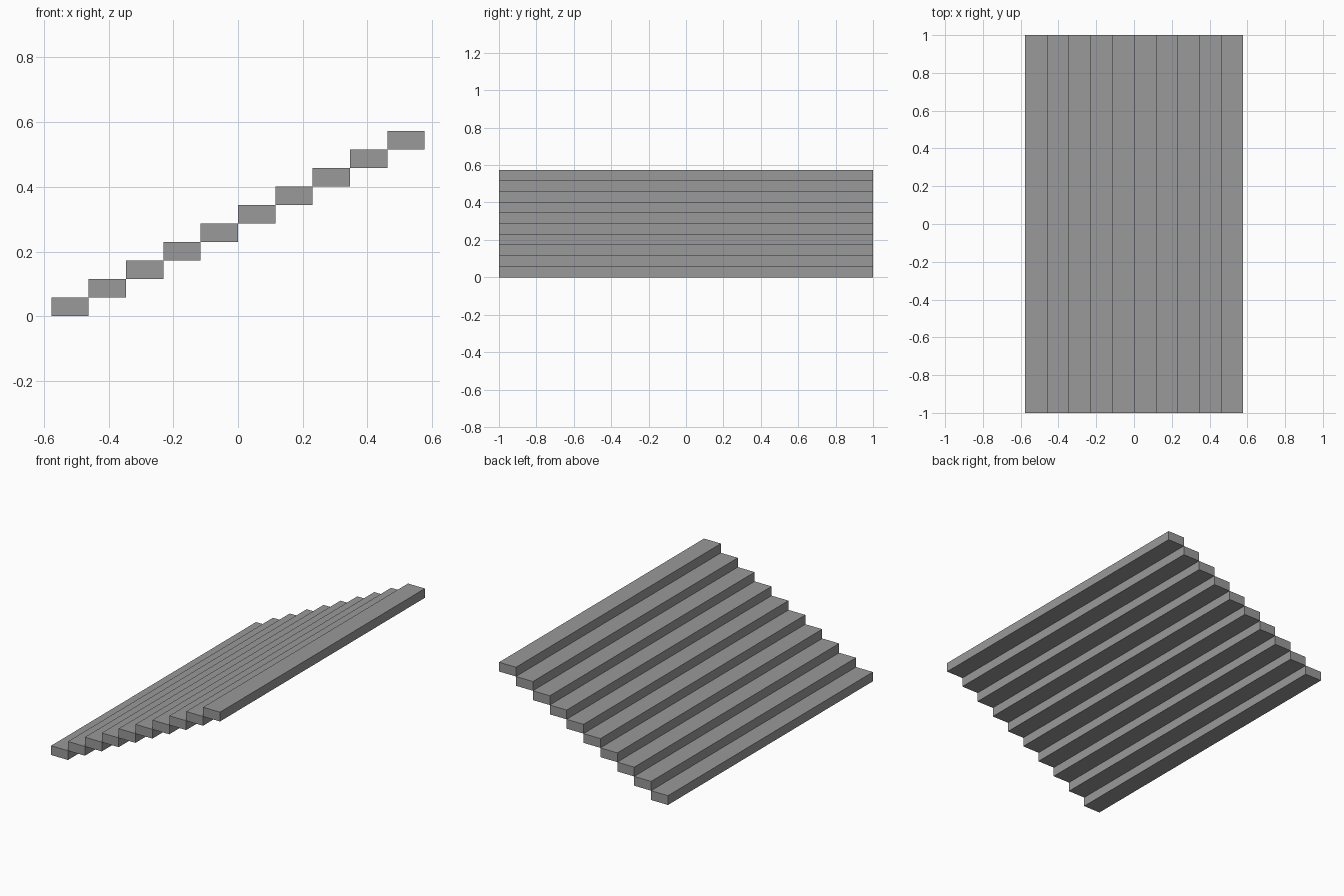
import bpy

cube = bpy.data.objects.get("Cube")
if cube:
    bpy.data.objects.remove(cube, do_unlink=True)

STEPS = 10
TREAD = 0.1154    # depth of one step along x
RISE = 0.0573     # height of one step
WIDTH = 2.0       # length of each step along y

# Plain grey for the whole flight
grey = bpy.data.materials.new("stone_grey")
grey.use_nodes = True
colour = (0.32, 0.32, 0.32, 1)
grey.diffuse_color = colour
grey.node_tree.nodes["Principled BSDF"].inputs["Base Color"].default_value = colour


def add_step(index):
    """One solid slab, meeting its neighbours edge to edge."""
    x = (index + 0.5 - STEPS / 2) * TREAD
    z = (index + 0.5) * RISE
    bpy.ops.mesh.primitive_cube_add(size=1, location=(x, 0, z))
    step = bpy.context.object
    step.name = f"step_{index + 1}"
    step.scale = (TREAD, WIDTH, RISE)
    bpy.ops.object.transform_apply(location=False, rotation=False, scale=True)
    step.data.materials.append(grey)


# Flight of steps rising towards +x
for i in range(STEPS):
    add_step(i)
